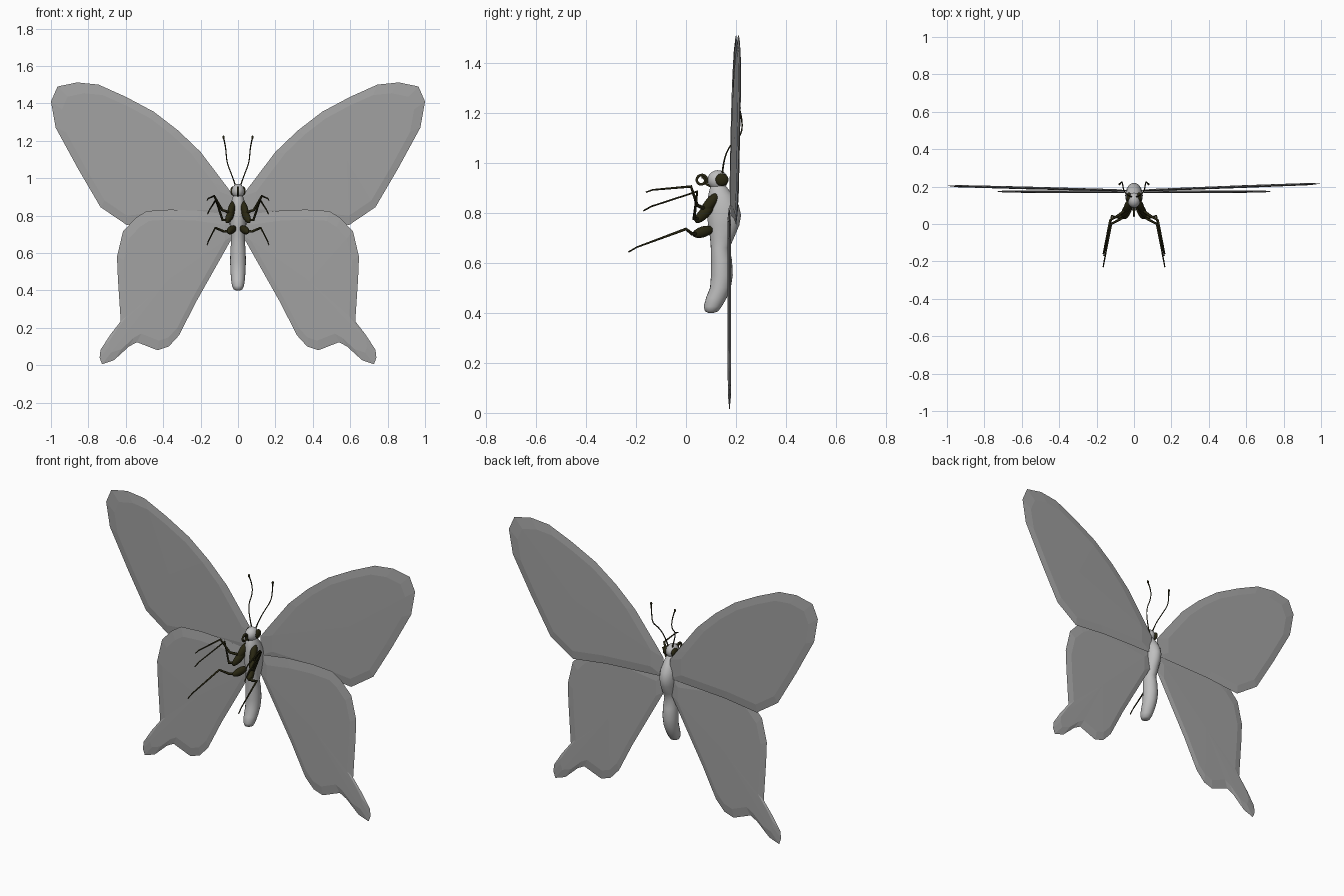
import bpy, bmesh, math
from mathutils import Vector

if "Cube" in bpy.data.objects:
    bpy.data.objects.remove(bpy.data.objects["Cube"])


def material(name, rgb):
    m = bpy.data.materials.new(name)
    m.diffuse_color = (*rgb, 1)
    m.use_nodes = True
    m.node_tree.nodes["Principled BSDF"].inputs["Base Color"].default_value = m.diffuse_color
    return m


BODY = material("pale grey body", (0.52, 0.52, 0.52))
WING = material("mid grey wing", (0.36, 0.36, 0.36))
DARK = material("olive black", (0.022, 0.020, 0.006))


def finish(name, bm, mat, smooth=True):
    bmesh.ops.recalc_face_normals(bm, faces=bm.faces)
    for f in bm.faces:
        f.smooth = smooth
    me = bpy.data.meshes.new(name)
    bm.to_mesh(me)
    bm.free()
    me.materials.append(mat)
    ob = bpy.data.objects.new(name, me)
    bpy.context.collection.objects.link(ob)
    return ob


def loft(name, rings, mat, n=20):
    """Rings of (z, front y, back y, half width), capped at both ends."""
    bm = bmesh.new()
    loops = []
    for z, y0, y1, w in rings:
        loops.append([bm.verts.new((w * math.cos(a), (y0 + y1) / 2 + (y1 - y0) / 2 * math.sin(a), z))
                      for a in (2 * math.pi * i / n for i in range(n))])
    for a, b in zip(loops, loops[1:]):
        for i in range(n):
            j = (i + 1) % n
            bm.faces.new((a[i], a[j], b[j], b[i]))
    bm.faces.new(loops[0])
    bm.faces.new(loops[-1])
    return finish(name, bm, mat)


def ellipsoid(name, centre, size, mat, axis=None):
    bm = bmesh.new()
    bmesh.ops.create_uvsphere(bm, u_segments=16, v_segments=10, radius=1)
    bmesh.ops.scale(bm, vec=size, verts=bm.verts)
    if axis is not None:
        rot = axis.to_track_quat('Z', 'Y').to_matrix()
        bmesh.ops.rotate(bm, cent=(0, 0, 0), matrix=rot, verts=bm.verts)
    bmesh.ops.translate(bm, vec=centre, verts=bm.verts)
    return finish(name, bm, mat)


def tube(name, pts, radii, mat, curved=False):
    cu = bpy.data.curves.new(name, 'CURVE')
    cu.dimensions = '3D'
    cu.bevel_depth = 1.0
    cu.bevel_resolution = 1
    cu.use_fill_caps = True
    sp = cu.splines.new('NURBS' if curved else 'POLY')
    sp.points.add(len(pts) - 1)
    for p, co, r in zip(sp.points, pts, radii):
        p.co = (*co, 1)
        p.radius = r
    if curved:
        sp.use_endpoint_u = True
        sp.order_u = 3
        sp.resolution_u = 5
    cu.materials.append(mat)
    ob = bpy.data.objects.new(name, cu)
    bpy.context.collection.objects.link(ob)
    bpy.ops.object.select_all(action='DESELECT')
    ob.select_set(True)
    bpy.context.view_layer.objects.active = ob
    bpy.ops.object.convert(target='MESH')
    return ob


def wing(name, outline, side, root_y, slope, centre, thick=0.006):
    """Flat wing with a sharp rim and slightly raised inner panels."""
    bm = bmesh.new()

    def ring(k, dy):
        out = []
        for x, z in outline:
            px = centre[0] + (x - centre[0]) * k
            pz = centre[1] + (z - centre[1]) * k
            out.append(bm.verts.new((side * px, root_y + slope * px + dy, pz)))
        return out

    rim = ring(1, 0)
    for dy in (-thick, thick):
        inner = ring(0.86, dy)
        mid = bm.verts.new((side * centre[0], root_y + slope * centre[0] + dy * 1.2, centre[1]))
        for i in range(len(rim)):
            j = (i + 1) % len(rim)
            bm.faces.new((rim[i], rim[j], inner[j], inner[i]))
            bm.faces.new((inner[i], inner[j], mid))
    return finish(name, bm, WING, smooth=False)


# Body: abdomen, waist and humped thorax in one loft
loft("body", [
    (0.400, 0.088, 0.112, 0.012), (0.406, 0.076, 0.128, 0.024), (0.425, 0.071, 0.143, 0.032),
    (0.46, 0.080, 0.163, 0.037), (0.50, 0.096, 0.179, 0.040), (0.55, 0.100, 0.187, 0.042),
    (0.61, 0.100, 0.184, 0.041), (0.66, 0.099, 0.174, 0.037), (0.70, 0.096, 0.192, 0.038),
    (0.75, 0.088, 0.213, 0.044), (0.79, 0.085, 0.220, 0.047), (0.83, 0.085, 0.211, 0.045),
    (0.87, 0.089, 0.188, 0.038), (0.90, 0.096, 0.165, 0.028), (0.92, 0.105, 0.150, 0.020)], BODY)
ellipsoid("head", (0, 0.127, 0.931), (0.034, 0.041, 0.039), BODY)

# Coiled feeding tube
coil = []
for i in range(30):
    a = math.radians(-40 + i * 17)
    r = 0.024 - 0.0004 * i
    coil.append((0, 0.062 + r * math.cos(a), 0.930 + r * math.sin(a)))
tube("feeding_tube", [(0, 0.10, 0.905)] + coil, [0.006] * 31, DARK)

# Wing outlines (x, z) of one side
FORE = [(0.02, 0.90), (0.06, 0.955), (0.20, 1.14), (0.32, 1.255), (0.45, 1.355), (0.60, 1.435),
        (0.745, 1.50), (0.86, 1.512), (0.965, 1.49), (1.0, 1.41), (0.975, 1.27), (0.855, 1.05),
        (0.735, 0.845), (0.595, 0.75), (0.38, 0.775), (0.02, 0.79)]
HIND = [(0.02, 0.80), (0.20, 0.825), (0.36, 0.832), (0.49, 0.824), (0.55, 0.785), (0.615, 0.715),
        (0.647, 0.58), (0.642, 0.46), (0.627, 0.235), (0.685, 0.16), (0.735, 0.082), (0.74, 0.04),
        (0.727, 0.005), (0.663, 0.027), (0.583, 0.10), (0.54, 0.123), (0.43, 0.08), (0.37, 0.10),
        (0.315, 0.16), (0.225, 0.337), (0.04, 0.665), (0.02, 0.70)]

# Legs: hip, end of thigh, elbow, knee, foot
LEGS = {
    "front": [(0.022, 0.128, 0.875), (0.045, 0.065, 0.80), (0.085, 0.045, 0.83),
              (0.128, 0.02, 0.905), (0.165, -0.16, 0.882)],
    "middle": [(0.028, 0.105, 0.83), (0.060, 0.040, 0.765), (0.082, 0.032, 0.775),
               (0.118, 0.045, 0.885), (0.162, -0.17, 0.808)],
    "rear": [(0.018, 0.105, 0.735), (0.052, 0.030, 0.712), (0.075, 0.025, 0.715),
             (0.122, 0.0, 0.735), (0.165, -0.23, 0.643)]}

for side, label, tilt in ((-1, "left", 0.026), (1, "right", 0.038)):
    wing(label + "_forewing", FORE, side, 0.178, tilt, (0.58, 1.10))
    wing(label + "_hindwing", HIND, side, 0.171, 0.004, (0.38, 0.45))

    # Eye
    ellipsoid(label + "_eye", (side * 0.027, 0.143, 0.932), (0.014, 0.027, 0.025), DARK)

    # Antenna with a small club at the tip
    path = [(0.012, 0.145, 0.955), (0.030, 0.150, 1.01), (0.055, 0.175, 1.07), (0.062, 0.222, 1.11),
            (0.066, 0.226, 1.17), (0.078, 0.212, 1.22)]
    tube(label + "_antenna", [(side * x, y, z) for x, y, z in path],
         [0.004, 0.003, 0.003, 0.003, 0.003, 0.004], DARK, curved=True)
    ellipsoid(label + "_antenna_club", (side * 0.077, 0.213, 1.218), (0.006, 0.006, 0.010), DARK)

    # Legs: fat thigh, then thin jointed shin and foot
    for pair, pts in LEGS.items():
        p = [Vector((side * x, y, z)) for x, y, z in pts]
        axis = p[1] - p[0]
        ellipsoid(f"{label}_{pair}_thigh", (p[0] + p[1]) / 2,
                  (0.019, 0.022, axis.length / 2 + 0.004), DARK, axis)
        near_foot = p[3].lerp(p[4], 0.85) + Vector((0, 0, 0.006))
        tube(f"{label}_{pair}_shin", [p[1].lerp(p[0], 0.2), p[2], p[3], near_foot, p[4]],
             [0.008, 0.007, 0.006, 0.0035, 0.003], DARK)
